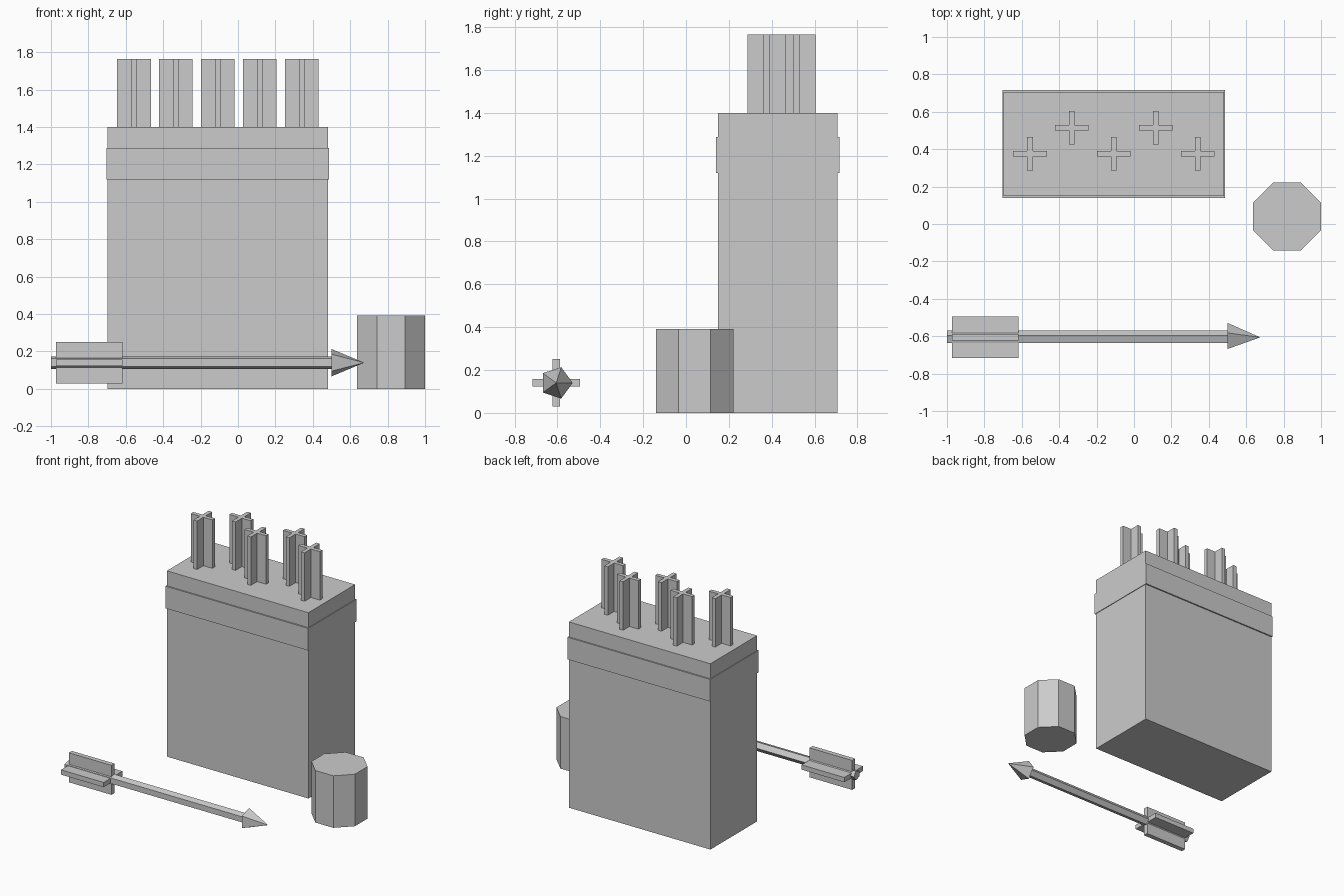
import bpy, bmesh, math
from mathutils import Matrix

if "Cube" in bpy.data.objects:
    bpy.data.objects.remove(bpy.data.objects["Cube"])

grey = bpy.data.materials.new("plain grey")
grey.diffuse_color = (0.6, 0.6, 0.6, 1)
grey.use_nodes = True
grey.node_tree.nodes["Principled BSDF"].inputs["Base Color"].default_value = grey.diffuse_color


def finish(name, bm):
    bmesh.ops.recalc_face_normals(bm, faces=bm.faces)
    mesh = bpy.data.meshes.new(name)
    bm.to_mesh(mesh)
    bm.free()
    mesh.materials.append(grey)
    obj = bpy.data.objects.new(name, mesh)
    bpy.context.collection.objects.link(obj)
    return obj


def box(name, x, y, z):
    """Box from three (low, high) ranges."""
    bm = bmesh.new()
    bmesh.ops.create_cube(bm, size=1)
    for v in bm.verts:
        v.co = [(r[0] + r[1]) / 2 + c * (r[1] - r[0]) for c, r in zip(v.co, (x, y, z))]
    return finish(name, bm)


def prism(name, profile, length, matrix, pointed=False):
    """Extrude a flat outline along local z, or draw it to a point."""
    bm = bmesh.new()
    base = [bm.verts.new((px, py, 0)) for px, py in profile]
    n = len(base)
    bm.faces.new(base)
    if pointed:
        tip = bm.verts.new((0, 0, length))
        for i in range(n):
            bm.faces.new((base[i], base[(i + 1) % n], tip))
    else:
        top = [bm.verts.new((px, py, length)) for px, py in profile]
        bm.faces.new(top)
        for i in range(n):
            j = (i + 1) % n
            bm.faces.new((base[i], base[j], top[j], top[i]))
    bm.transform(matrix)
    return finish(name, bm)


def polygon(sides, radius, turn=0):
    return [(radius * math.cos(turn + math.tau * i / sides),
             radius * math.sin(turn + math.tau * i / sides)) for i in range(sides)]


def cross(arm, half):
    """Plus-shaped outline: one quarter turned four times."""
    pts = []
    for i in range(4):
        c, s = [(1, 0), (0, 1), (-1, 0), (0, -1)][i]
        for x, y in ((arm, -half), (arm, half), (half, half)):
            pts.append((c * x - s * y, s * x + c * y))
    return pts


# Quiver body and its raised band
QX, QY = -0.108, 0.428
box("quiver_body", (QX - 0.59, QX + 0.59), (QY - 0.278, QY + 0.278), (0, 1.40))
box("quiver_band", (QX - 0.595, QX + 0.595), (QY - 0.288, QY + 0.288), (1.12, 1.287))

# Fletchings standing out of the quiver in a zigzag
for i in range(5):
    spot = Matrix.Translation((QX + (i - 2) * 0.224, 0.376 if i % 2 == 0 else 0.515, 1.40))
    prism(f"quiver_fletching_{i + 1}", cross(0.09, 0.015), 0.365, spot)

# Eight-sided block beside the quiver
prism("octagonal_block", polygon(8, 0.181 / math.cos(math.pi / 8), math.pi / 8), 0.392,
      Matrix.Translation((0.818, 0.04, 0)))


# Arrow lying along x: local (x, y, z) maps to world (y, z, x)
def along_x(x):
    return Matrix.Translation((x, -0.606, 0.14)) @ Matrix(
        ((0, 0, 1, 0), (1, 0, 0, 0), (0, 1, 0, 0), (0, 0, 0, 1)))


prism("arrow_shaft", polygon(5, 0.036), 1.5, along_x(-1.0))
prism("arrow_head", polygon(5, 0.077), 0.175, along_x(0.5), pointed=True)
prism("arrow_fletching", cross(0.111, 0.018), 0.355, along_x(-0.973))
